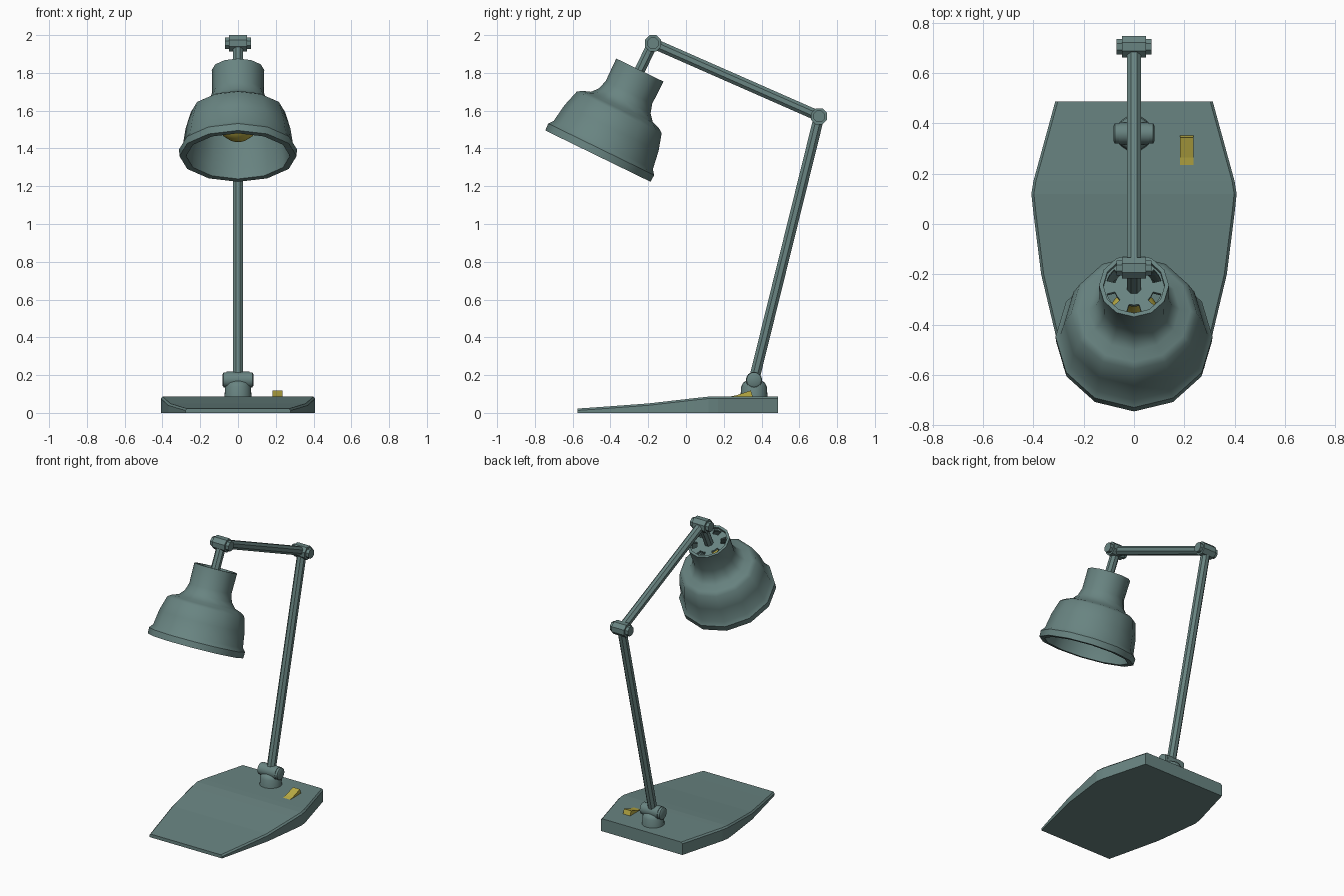
import bpy, bmesh
from math import sin, cos, pi, radians, atan2, hypot
from mathutils import Matrix

if "Cube" in bpy.data.objects:
    bpy.data.objects.remove(bpy.data.objects["Cube"])


def material(name, rgb):
    m = bpy.data.materials.new(name)
    m.diffuse_color = (*rgb, 1)
    m.use_nodes = True
    m.node_tree.nodes["Principled BSDF"].inputs["Base Color"].default_value = m.diffuse_color
    return m


GREEN = material("green_paint", (0.14, 0.23, 0.22))
YELLOW = material("yellow", (0.50, 0.42, 0.06))


def finish(name, bm, mat, smooth=None):
    bmesh.ops.recalc_face_normals(bm, faces=bm.faces)
    me = bpy.data.meshes.new(name)
    bm.to_mesh(me)
    bm.free()
    me.materials.append(mat)
    ob = bpy.data.objects.new(name, me)
    bpy.context.collection.objects.link(ob)
    if smooth:
        bpy.ops.object.select_all(action='DESELECT')
        ob.select_set(True)
        bpy.context.view_layer.objects.active = ob
        bpy.ops.object.shade_smooth_by_angle(angle=radians(smooth))
    return ob


def lathe(name, profile, n, matrix, mat=GREEN, closed=False, phase=0.0, smooth=None):
    """Spin (radius, height) points round z with n sides; open profiles get end caps."""
    bm = bmesh.new()
    rings = [[bm.verts.new((r * cos(phase + 2 * pi * k / n), r * sin(phase + 2 * pi * k / n), z))
              for k in range(n)] for r, z in profile]
    pairs = list(zip(rings, rings[1:]))
    if closed:
        pairs.append((rings[-1], rings[0]))
    else:
        bm.faces.new(rings[0])
        bm.faces.new(rings[-1])
    for a, b in pairs:
        for k in range(n):
            j = (k + 1) % n
            bm.faces.new((a[k], a[j], b[j], b[k]))
    bm.transform(matrix)
    return finish(name, bm, mat, smooth)


def loft(name, sections, mat):
    """Skin equal-length cross-sections and cap both ends."""
    bm = bmesh.new()
    rows = [[bm.verts.new(p) for p in s] for s in sections]
    n = len(rows[0])
    for a, b in zip(rows, rows[1:]):
        for k in range(n):
            j = (k + 1) % n
            bm.faces.new((a[k], a[j], b[j], b[k]))
    bm.faces.new(rows[0])
    bm.faces.new(rows[-1])
    return finish(name, bm, mat)


def rod(name, p, q, r):
    """Octagonal rod between two (y, z) points."""
    dy, dz = q[0] - p[0], q[1] - p[1]
    m = Matrix.Translation((0, *p)) @ Matrix.Rotation(-atan2(dy, dz), 4, 'X')
    return lathe(name, [(r, 0), (r, hypot(dy, dz))], 8, m, phase=pi / 8)


def across(p):
    return Matrix.Translation((0, *p)) @ Matrix.Rotation(pi / 2, 4, 'Y')


FOOT, ELBOW, HEAD = (0.36, 0.175), (0.705, 1.57), (-0.175, 1.957)

# Base: flat at the back, wedge-shaped towards the front, chamfered top edge
stations = [(0.487, 0.313, 0.087), (0.17, 0.40, 0.087), (0.12, 0.408, 0.086), (0.044, 0.40, 0.078),
            (-0.2, 0.369, 0.050), (-0.456, 0.308, 0.031), (-0.574, 0.279, 0.023)]
c = 0.01
loft("base", [[(-w, y, 0), (-w, y, z - c), (c - w, y, z), (w - c, y, z), (w, y, z - c), (w, y, 0)]
              for y, w, z in stations], GREEN)

# Switch
wedge = [(0.23, 0.08), (0.23, 0.086), (0.265, 0.093), (0.343, 0.119), (0.355, 0.08)]
loft("switch", [[(x, y, z) for y, z in wedge] for x in (0.182, 0.236)], YELLOW)

# Base post and hinge barrel
lathe("base_post", [(0.072, 0.08), (0.068, 0.14), (0.058, 0.16), (0.04, 0.17)], 16,
      Matrix.Translation((0, 0.36, 0)), smooth=35)
lathe("base_hinge", [(0.03, -0.082), (0.04, -0.076), (0.04, -0.06), (0.043, -0.06),
                     (0.043, 0.06), (0.04, 0.06), (0.04, 0.076), (0.03, 0.082)], 16,
      across(FOOT), smooth=35)

# Arms and octagonal joints
rod("lower_arm", FOOT, ELBOW, 0.03)
rod("upper_arm", ELBOW, HEAD, 0.03)
for name, p in (("elbow_joint", ELBOW), ("head_joint", HEAD)):
    lathe(name, [(0.033, -0.07), (0.033, -0.048), (0.046, -0.048),
                 (0.046, 0.048), (0.033, 0.048), (0.033, 0.07)], 8, across(p), phase=pi / 8)

# Tilted head: everything below hangs along local -z from the head joint
tilt = Matrix.Translation((0, *HEAD)) @ Matrix.Rotation(radians(-26), 4, 'X')
lathe("head_stem", [(0.03, 0), (0.03, -0.25)], 8, tilt, phase=pi / 8)

# Shade: closed double-walled profile, outside down then inside up
outer = [(0.139, -0.158), (0.137, -0.29), (0.152, -0.34), (0.182, -0.375), (0.225, -0.39), (0.25, -0.407),
         (0.277, -0.50), (0.292, -0.60), (0.312, -0.625), (0.31, -0.665)]
inner = [(0.275, -0.665), (0.272, -0.60), (0.235, -0.42), (0.17, -0.39), (0.122, -0.30), (0.122, -0.158)]
lathe("shade", outer + inner, 12, tilt, closed=True, smooth=40)

# Vent plate: hub and outer ring joined by spokes, with open slots between
bm = bmesh.new()
N = 24
rings = [[bm.verts.new((r * cos(2 * pi * k / N), r * sin(2 * pi * k / N), -0.175))
          for k in range(N)] for r in (0.02, 0.078, 0.112, 0.126)]
for i in range(3):
    for k in range(N):
        if i == 1 and k % 4 in (1, 2):
            continue
        j = (k + 1) % N
        bm.faces.new((rings[i][k], rings[i][j], rings[i + 1][j], rings[i + 1][k]))
bm.transform(tilt)
plate = finish("vent_plate", bm, GREEN)
plate.modifiers.new("thickness", 'SOLIDIFY').thickness = 0.015

# Bulb
ball = [(0.11 * sin(a), -0.46 - 0.11 * cos(a)) for a in (radians(d) for d in range(150, 0, -20))]
lathe("bulb", [(0.045, -0.24), (0.045, -0.34)] + ball, 16, tilt, YELLOW, smooth=45)
